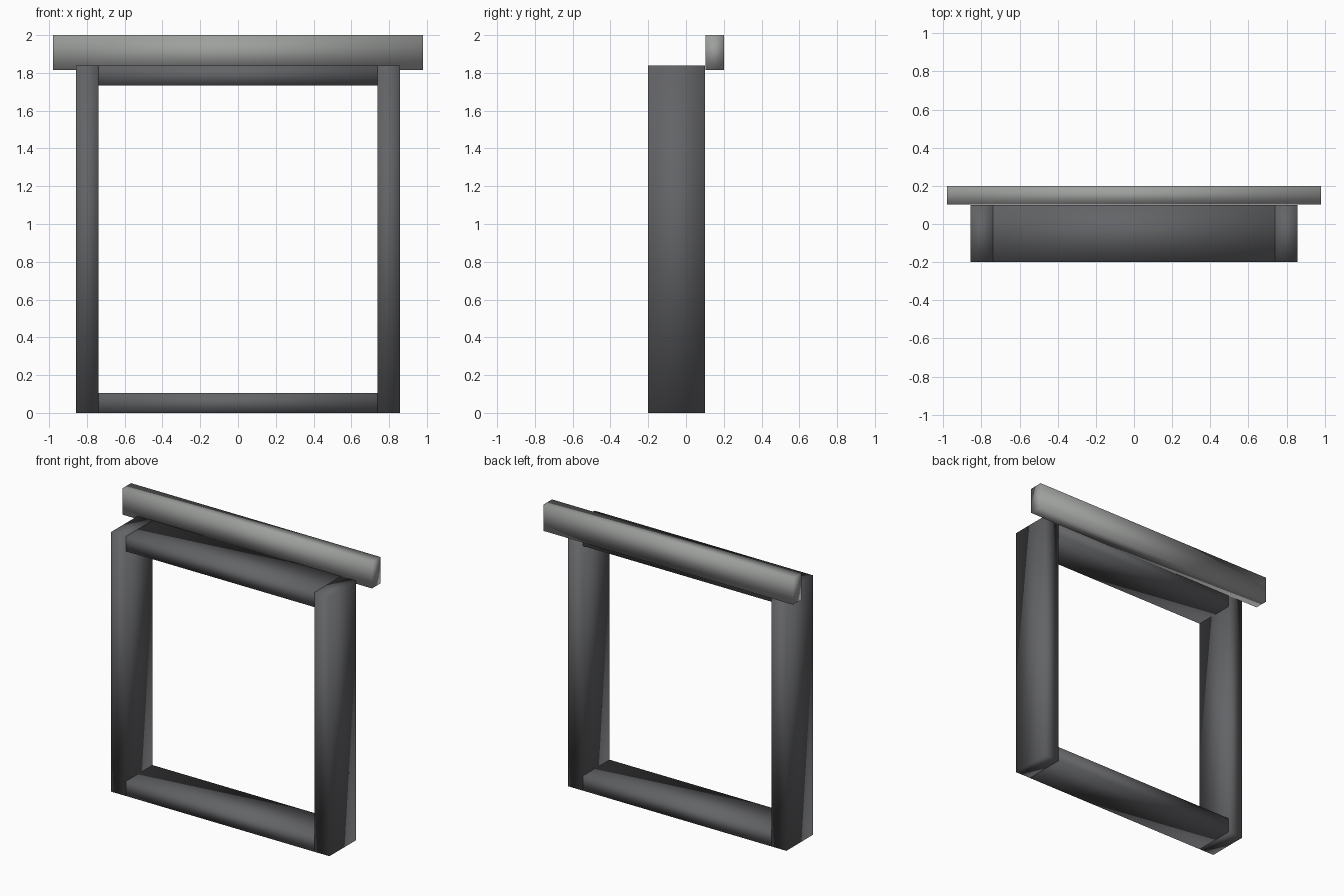
import bpy

if "Cube" in bpy.data.objects:
    bpy.data.objects.remove(bpy.data.objects["Cube"])


def material(name, color):
    mat = bpy.data.materials.new(name)
    mat.diffuse_color = (*color, 1.0)
    mat.use_nodes = True
    mat.node_tree.nodes["Principled BSDF"].inputs["Base Color"].default_value = mat.diffuse_color
    return mat


def box(name, x, y, z, mat):
    """Smooth-shaded box spanning the given (min, max) ranges."""
    spans = (x, y, z)
    bpy.ops.mesh.primitive_cube_add(size=1, location=[(a + b) / 2 for a, b in spans])
    obj = bpy.context.object
    obj.name = name
    obj.scale = [b - a for a, b in spans]
    bpy.ops.object.transform_apply(location=False, rotation=False, scale=True)
    obj.data.materials.append(mat)
    bpy.ops.object.shade_smooth()
    return obj


dark = material("dark_frame", (0.125, 0.127, 0.135))
light = material("light_rail", (0.34, 0.35, 0.34))

OUTER, INNER = 0.857, 0.739      # half widths of the door frame
TOP, BEAM = 1.838, 0.104         # frame height and beam thickness
DEPTH = (-0.2, 0.1)

# Upright posts
for side, label in ((-1, "left"), (1, "right")):
    x = sorted((side * INNER, side * OUTER))
    box(label + "_post", x, DEPTH, (0, TOP), dark)

# Lintel and sill fitted between the posts
box("lintel", (-INNER, INNER), DEPTH, (TOP - BEAM, TOP), dark)
box("sill", (-INNER, INNER), DEPTH, (0, BEAM), dark)

# Wide rail fixed to the back of the frame at the top
box("back_rail", (-0.979, 0.979), (0.102, 0.2), (1.815, 2.0), light)
